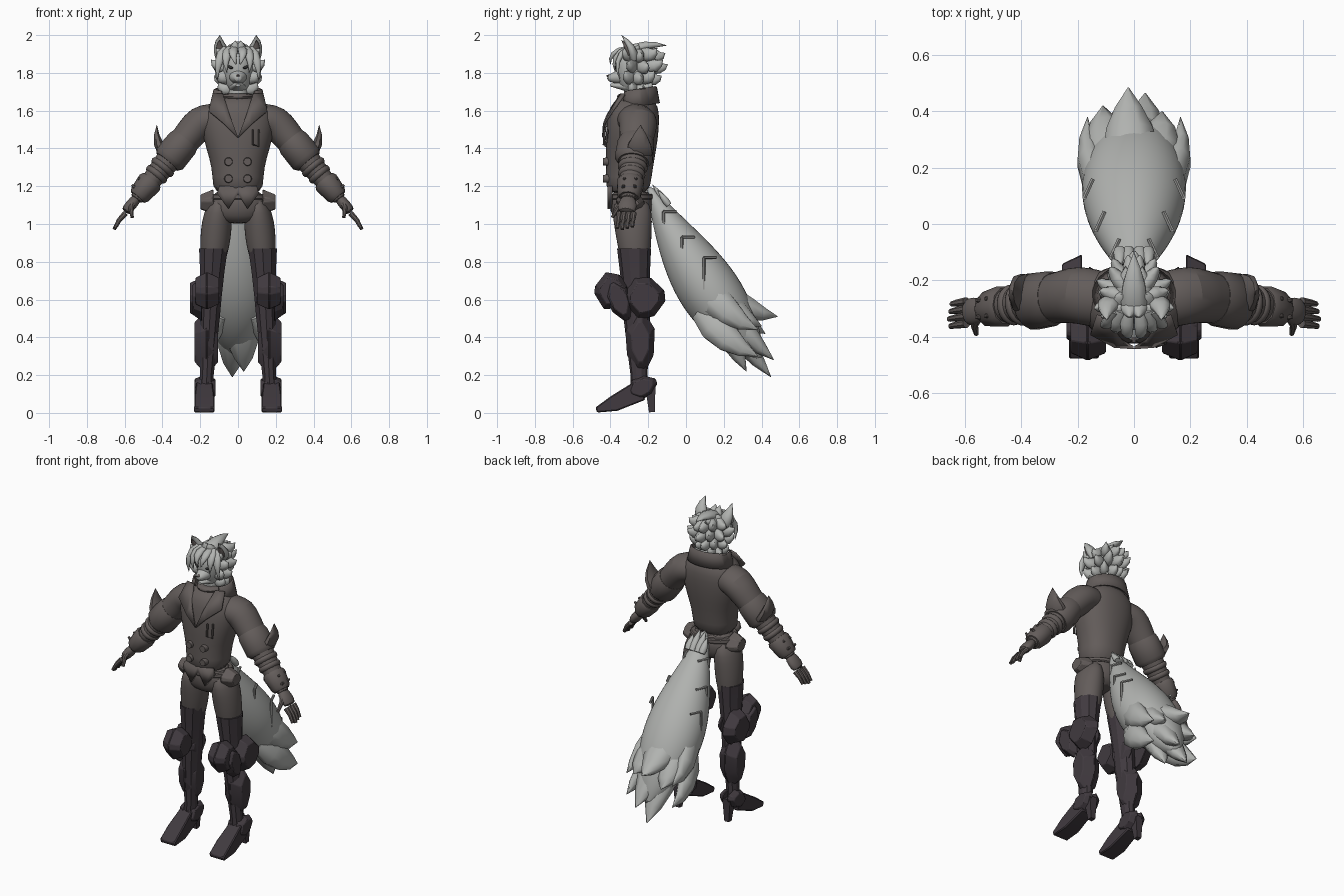
import bpy, bmesh, math
from mathutils import Vector

if "Cube" in bpy.data.objects:
    bpy.data.objects.remove(bpy.data.objects["Cube"])


def material(name, red, green, blue):
    mat = bpy.data.materials.new(name)
    mat.use_nodes = True
    mat.diffuse_color = (red, green, blue, 1)
    mat.node_tree.nodes["Principled BSDF"].inputs["Base Color"].default_value = mat.diffuse_color
    return mat


CLOTH = material("brown_grey_cloth", .125, .108, .103)
FUR = material("pale_fur", .44, .45, .435)
ARMOR = material("dark_plum_armor", .052, .042, .05)
METAL = material("clip_grey", .32, .32, .31)
DARK = material("dark_detail", .03, .03, .03)
X, Y, Z = Vector((1, 0, 0)), Vector((0, 1, 0)), Vector((0, 0, 1))


def finish(bm, name, mat, mirror=False, smooth=0, bevel=0, thick=0, angle=40):
    """Turn the mesh into an object with shading and modifiers."""
    bmesh.ops.recalc_face_normals(bm, faces=bm.faces)
    mesh = bpy.data.meshes.new(name)
    bm.to_mesh(mesh)
    bm.free()
    mesh.materials.append(mat)
    mesh.polygons.foreach_set("use_smooth", [True] * len(mesh.polygons))
    mesh.set_sharp_from_angle(angle=math.radians(angle))
    part = bpy.data.objects.new(name, mesh)
    bpy.context.collection.objects.link(part)
    if thick:
        part.modifiers.new("Thickness", "SOLIDIFY").thickness = thick
    if bevel:
        part.modifiers.new("Bevel", "BEVEL").width = bevel
    if smooth:
        subdivision = part.modifiers.new("Smooth", "SUBSURF")
        subdivision.levels = subdivision.render_levels = smooth
    if mirror:
        part.modifiers.new("Mirror", "MIRROR")


def bridge(bm, rings, closed=True):
    for lower, upper in zip(rings, rings[1:]):
        count = len(lower)
        for k in range(count if closed else count - 1):
            j = (k + 1) % count
            bm.faces.new((lower[k], lower[j], upper[j], upper[k]))


def tube(name, rows, mat, ref=X, sides=16, level=False, power=1, **options):
    """Capped loft of elliptical rings; each row is a point and two radii."""
    bm = bmesh.new()
    points = [Vector(row[:3]) for row in rows]
    last = len(points) - 1
    rings = []
    for i, (point, row) in enumerate(zip(points, rows)):
        along = Z if level else (points[min(i + 1, last)] - points[max(i - 1, 0)]).normalized()
        across = (ref - along * ref.dot(along)).normalized()
        other = along.cross(across)
        ring = []
        for k in range(sides):
            turn = math.tau * (k + .5) / sides
            u, v = (math.copysign(abs(w) ** power, w) for w in (math.cos(turn), math.sin(turn)))
            ring.append(bm.verts.new(point + across * u * row[3] + other * v * row[4]))
        rings.append(ring)
    bridge(bm, rings)
    bm.faces.new(rings[0])
    bm.faces.new(rings[-1])
    finish(bm, name, mat, **options)


def column(name, x, y, rows, mat, lean=(0, 0), **options):
    """Upright loft; each row is height, half width, half depth."""
    start, end = rows[0][0], rows[-1][0]
    shape = []
    for z, width, depth in rows:
        f = (z - start) / (end - start)
        shape.append((x + lean[0] * f, y + lean[1] * f, z, width, depth))
    tube(name, shape, mat, level=True, **options)


def limb(name, points, start, end, mat, flat=1, **options):
    """Loft through points with an even taper."""
    rows = []
    for i, point in enumerate(points):
        radius = start + (end - start) * i / (len(points) - 1)
        rows.append((*point, radius, radius * flat))
    tube(name, rows, mat, **options)


def tuft(name, base, tip, width, depth, mat=FUR, bend=(0, 0, 0), **options):
    """Pointed, slightly curved lock."""
    base, tip, bend = Vector(base), Vector(tip), Vector(bend)
    rows = []
    for i, size in enumerate((.8, 1, .85, .5, .02)):
        f = i / 4
        point = base.lerp(tip, f) + bend * 4 * f * (1 - f)
        rows.append((*point, width * size, depth * size))
    tube(name, rows, mat, sides=8, angle=60, **options)


def shard(name, inner, outer, a, b, width, mat=ARMOR, taper=.7):
    """Faceted armour plate from a to b in side view, narrowing outward."""
    a, b = Vector(a), Vector(b)
    along = b - a
    across = along.orthogonal().normalized() * width / 2
    profile = [(0, .2), (.3, 1), (.7, .9), (1, .25)]
    outline = [a + along * f + across * w for f, w in profile]
    outline += [a + along * f - across * w for f, w in reversed(profile)]
    middle = (a + b) / 2
    bm = bmesh.new()
    rings = []
    for x, size in ((inner, 1), (outer, taper)):
        corners = [middle.lerp(corner, size) for corner in outline]
        rings.append([bm.verts.new((x, corner.x, corner.y)) for corner in corners])
    bridge(bm, rings)
    for ring in rings:
        bm.faces.new(ring)
    finish(bm, name, mat, mirror=True, bevel=.004, angle=25)


def sheet(name, points, mat, thick):
    bm = bmesh.new()
    face = bm.faces.new([bm.verts.new(point) for point in points])
    bmesh.ops.triangulate(bm, faces=[face])
    finish(bm, name, mat, mirror=True, thick=thick)


# Jacket and trousers
column("jacket", 0, -.31, [(1.15, .14, .12), (1.25, .132, .12), (1.35, .152, .13), (1.45, .185, .14),
                           (1.55, .2, .14), (1.62, .175, .13), (1.68, .09, .09)],
       CLOTH, lean=(0, .04), sides=24, power=.9, smooth=1)
sheet("jacket_front_flap", [(x, -.415, z) for x, z in ((0, 1.2), (.1, 1.2), (.11, 1.16), (.05, 1.08), (0, 1.16))], CLOTH, .025)
for z in (1.24, 1.33):
    limb("jacket_button", [(.05, -.44, z), (.05, -.4, z)], .02, .024, CLOTH, mirror=True)
column("hips", 0, -.29, [(1.19, .135, .11), (1.1, .16, .12), (1.04, .16, .105), (1, .08, .07)], CLOTH, smooth=1)
column("trouser_leg", .1, -.29, [(1.14, .045, .09), (1.06, .077, .108), (.97, .084, .1), (.88, .08, .09), (.75, .06, .07)],
       CLOTH, lean=(.035, .025), smooth=1, mirror=True)
column("belt", 0, -.292, [(1.13, .157, .12), (1.16, .15, .12)], CLOTH, sides=28, bevel=.006)
shard("hip_pouch", .13, .198, (-.37, 1.13), (-.22, 1.1), .13, CLOTH, taper=.6)

# Collar, lapels and neck wrap
bm = bmesh.new()
rings = []
for size, z in ((.1, 1.62), (.12, 1.73), (.13, 1.725), (.15, 1.64)):
    ring = []
    for k in range(25):
        turn = math.radians(-45 + 270 * k / 24)
        drop = (1 - math.sin(turn)) * .015
        ring.append(bm.verts.new((size * math.cos(turn), -.255 + size * .78 * math.sin(turn), z - drop)))
    rings.append(ring)
bridge(bm, rings, closed=False)
finish(bm, "folded_collar", CLOTH, thick=.01, angle=50)
sheet("lapel", [(0, -.445, 1.46), (.07, -.44, 1.53), (.155, -.395, 1.6), (.135, -.33, 1.69), (.08, -.35, 1.69), (.045, -.42, 1.58)],
      CLOTH, .012)
for z in (1.62, 1.655):
    column("neck_wrap", 0, -.28, [(z, .08, .085), (z + .02, .09, .09), (z + .04, .075, .08)], CLOTH, smooth=1)
limb("chest_chain", [(.08, -.43, 1.5), (.08, -.435, 1.42), (.11, -.425, 1.41), (.11, -.415, 1.5)], .006, .006, CLOTH, sides=6)

# Arms follow one line from shoulder to knuckles
SHOULDER, KNUCKLES = Vector((.2, -.25, 1.54)), Vector((.6, -.315, 1.06))


def arm_row(f, size=1):
    radius = (.105 - .07 * f) * size
    return (*SHOULDER.lerp(KNUCKLES, f), radius, radius * .9)


def sleeve(name, rows, **options):
    tube(name, rows, CLOTH, ref=Y, mirror=True, **options)


sleeve("sleeve", [(.08, -.27, 1.55, .1, .085), (.14, -.265, 1.55, .104, .092)] + [arm_row(k / 8) for k in range(8)], smooth=1)
sleeve("elbow_cuff", [arm_row(.2), arm_row(.24, 1.12), arm_row(.4, 1.32), arm_row(.44, 1.1)])
for f in (.5, .58):
    sleeve("forearm_wrap", [arm_row(f + .04 * d, 1.2 - .12 * abs(d)) for d in (-1, 0, 1)], smooth=1)
sleeve("bracer", [arm_row(.64, 1.1), arm_row(.67, 1.3), arm_row(.8, 1.3), arm_row(.83, 1.1)], sides=10)
outward = Vector((.77, 0, .64))
for f in (.7, .78):
    for side in (-.03, .03):
        stud = SHOULDER.lerp(KNUCKLES, f) + outward * .04 + Y * side
        limb("bracer_stud", [stud, stud + outward * .025], .012, .006, CLOTH, sides=8, mirror=True)
tuft("cuff_spike", (.365, -.25, 1.35), (.43, -.24, 1.525), .075, .032, CLOTH, (.022, 0, -.015), ref=Y, mirror=True)
palm = [(*SHOULDER.lerp(KNUCKLES, f), width, .03) for f, width in ((.82, .037), (.92, .052), (1, .05))]
sleeve("palm", palm, smooth=1)
for k in range(4):
    knuckle = KNUCKLES + Y * .026 * (k - 1.5) - outward * .005
    reach = Vector((.06, -.01, -.085)) * (1 - .08 * abs(k - 1))
    limb("finger", [knuckle, knuckle + reach / 2 + outward * .006, knuckle + reach], .016, .01, CLOTH, sides=8, mirror=True)
limb("thumb", [(.555, -.325, 1.12), (.567, -.36, 1.085), (.56, -.39, 1.035)], .019, .009, CLOTH, sides=8, mirror=True)

# Armoured boots; plates come in inner and outer halves
column("boot", .13, -.275, [(.87, .08, .09), (.75, .068, .08), (.62, .06, .07), (.5, .055, .07), (.2, .038, .045), (.1, .045, .05)],
       ARMOR, lean=(.04, .03), sides=10, mirror=True, angle=25)
for inner, outer in ((.165, .225), (.165, .1)):
    shard("knee_plate", inner, outer, (-.485, .65), (-.3, .64), .2)
    shard("calf_plate", inner, outer + .005, (-.245, .55), (-.24, .2), .16, taper=.6)
for inner, outer in ((.19, .23), (.16, .12)):
    shard("ankle_plate", inner, outer, (-.31, .1), (-.155, .17), .12)
shard("knee_fin", .19, .24, (-.4, .71), (-.31, .49), .13)
shard("calf_wing", .185, .255, (-.33, .6), (-.11, .62), .23)
shard("inner_knee_plate", .13, .095, (-.34, .6), (-.17, .61), .19)
tube("foot", [(.178, -.475, .015, .076, .02), (.178, -.38, .05, .075, .06), (.178, -.24, .12, .06, .08)],
     ARMOR, sides=4, mirror=True, bevel=.006)
limb("heel_spike", [(.178, -.19, .15), (.178, -.18, .004)], .04, .022, ARMOR, sides=4, mirror=True)

# Head
column("neck", 0, -.265, [(1.6, .06, .065), (1.78, .055, .065)], FUR)
column("head", 0, -.28, [(1.69, .03, .04), (1.73, .07, .08), (1.82, .09, .1), (1.88, .085, .1), (1.93, .04, .06)], FUR, smooth=1)
limb("muzzle", [(0, -.32, 1.785), (0, -.37, 1.775), (0, -.42, 1.77)], .062, .018, FUR, flat=.85, smooth=1)
limb("lower_jaw", [(0, -.32, 1.73), (0, -.4, 1.735)], .045, .012, FUR, flat=.6)
limb("nose", [(0, -.4, 1.787), (0, -.42, 1.783)], .011, .007, CLOTH, flat=.7, sides=8)
tuft("eye", (.03, -.375, 1.825), (.066, -.355, 1.84), .008, .008, DARK, mirror=True)
tuft("ear", (.075, -.275, 1.875), (.096, -.342, 2), .042, .026, bend=(.01, .014, 0), mirror=True)
tuft("ear_inside", (.077, -.3, 1.885), (.097, -.343, 1.975), .025, .018, CLOTH, (.01, .01, 0), mirror=True)

# Hair: rings of locks from cheek to nape, then crown and fringe
for level, reach in enumerate((.125, .145, .13, .105)):
    for k in range(4):
        turn = math.radians(-22 + 34 * k + 12 * (level % 2))
        stretch = 1.3 - .1 * level
        direction = Vector((math.cos(turn), math.sin(turn) * stretch, 0))
        root = Vector((0, -.27, 1.9 - .06 * level))
        tuft("hair_lock", root + direction * reach * .35, root + direction * reach + Z * (.03 - .025 * (k % 2)), .04, .03,
             ref=Z, bend=direction * .01 - Z * .015, mirror=True)
for x, y, z in ((.015, -.33, 1.97), (.045, -.25, 1.95), (.03, -.15, 1.93)):
    tuft("crown_lock", (x, -.28, 1.88), (x, y, z), .04, .035, mirror=True)
tuft("top_lock", (0, -.33, 1.9), (0, -.1, 1.945), .05, .03, bend=Z * .02)
for k in range(3):
    tuft("fringe_lock", (.02 + .025 * k, -.31, 1.93), (.01 + .05 * k, -.4 + .025 * k, 1.84 - .04 * k), .026, .016,
         bend=(.01, -.03, .015), mirror=True)

# Tail swells along a gently curved path
ROOT, MIDDLE, TIP = Vector((0, -.2, 1.2)), Vector((0, .05, .7)), Vector((0, .4, .28))


def tail_at(f):
    return ROOT.lerp(MIDDLE, f).lerp(MIDDLE.lerp(TIP, f), f)


def tail_radius(f):
    return .02 + .17 * math.sin(math.pi * f ** 1.3) ** .85


tail_rows = []
for k in range(12):
    f = k / 11.01
    tail_rows.append((*tail_at(f), tail_radius(f), tail_radius(f) * .88))
tube("tail", tail_rows, FUR, sides=20, smooth=1)
for tip in ((-.02, .485, .51), (.1, .4, .46), (-.11, .42, .42), (.04, .465, .28), (-.03, .45, .19), (.03, .32, .22)):
    tuft("tail_tip_lock", Vector(tip).lerp(tail_at(.55), .85), tip, .105, .075, bend=(tip[0] / 4, .01, -.03))
for z in (.44, .3):
    tuft("tail_side_lock", (.09, .09, z + .24), (.165, .38, z), .055, .09, bend=(.03, -.01, -.03), mirror=True)
for x in (.02, .05):
    tuft("tail_root_lock", (x, -.09, 1.1), (x, -.2 + x, 1.23 - x), .025, .02, mirror=True)

# Staple-shaped clips along both upper sides of the tail
for f, height in ((.18, .03), (.33, .03), (.51, .085)):
    center = tail_at(f) + (X * .95 + Y * .25 + Z * .15) * tail_radius(f)
    corners = [center + Y * .033 * side + Z * height * rise - X * .03 * (side > 0) for side, rise in ((1, 1), (-1, 1), (-1, -1), (1, -1))]
    for start, end in zip(corners, corners[1:]):
        limb("tail_clip", [start, end], .008, .008, METAL, ref=X, sides=6, mirror=True)
